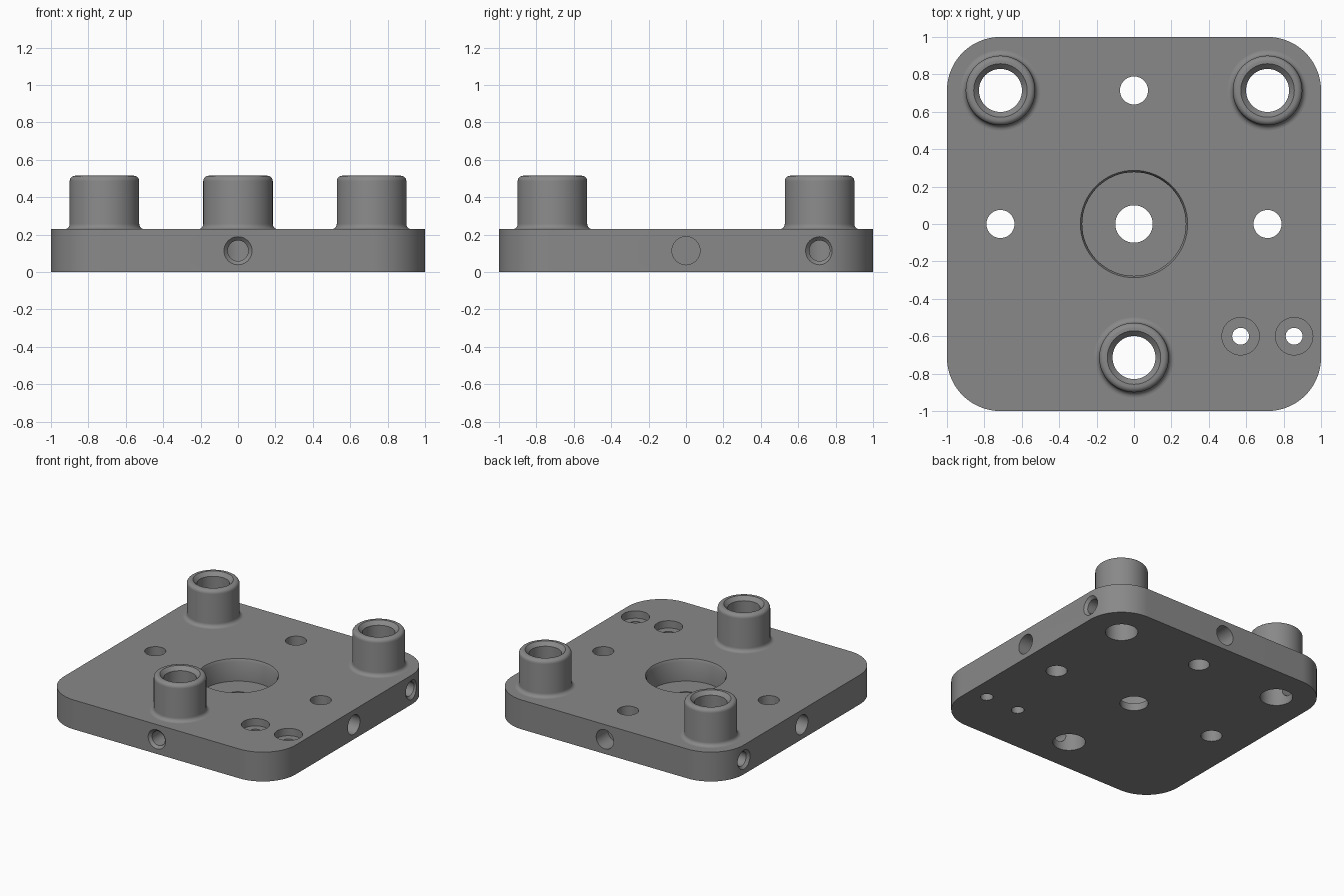
import bpy, bmesh, math
from mathutils import Matrix, Vector

if "Cube" in bpy.data.objects:
    bpy.data.objects.remove(bpy.data.objects["Cube"])

PLATE_H = 0.229
TOP = 0.515
MID = 0.114            # height of the side ports
D = 0.714              # hole pitch
BOSSES = [(-D, D), (D, D), (0, -D)]

grey = bpy.data.materials.new("machined grey")
grey.diffuse_color = (0.25, 0.25, 0.25, 1)
grey.use_nodes = True
grey.node_tree.nodes["Principled BSDF"].inputs["Base Color"].default_value = grey.diffuse_color


def to_object(name, bm):
    bmesh.ops.recalc_face_normals(bm, faces=bm.faces)
    me = bpy.data.meshes.new(name)
    bm.to_mesh(me)
    bm.free()
    ob = bpy.data.objects.new(name, me)
    bpy.context.collection.objects.link(ob)
    me.materials.append(grey)
    return ob


def lathe(name, profile, loc, direction=(0, 0, 1), segs=64, caps=True):
    """Revolve (radius, height) points about an axis through loc."""
    bm = bmesh.new()
    rings = [[bm.verts.new((r * math.cos(2 * math.pi * i / segs),
                            r * math.sin(2 * math.pi * i / segs), z))
              for i in range(segs)] for r, z in profile]
    for a, b in zip(rings, rings[1:]):
        for i in range(segs):
            j = (i + 1) % segs
            bm.faces.new((a[i], a[j], b[j], b[i]))
    if caps:
        bm.faces.new(rings[0][::-1])
        bm.faces.new(rings[-1])
    rot = Vector((0, 0, 1)).rotation_difference(Vector(direction)).to_matrix().to_4x4()
    bm.transform(Matrix.Translation(loc) @ rot)
    return to_object(name, bm)


def smooth(ob):
    bpy.ops.object.select_all(action='DESELECT')
    ob.select_set(True)
    bpy.context.view_layer.objects.active = ob
    bpy.ops.object.shade_smooth_by_angle(angle=math.radians(30))


def cut(target, cutter):
    mod = target.modifiers.new("cut", 'BOOLEAN')
    mod.operation, mod.solver, mod.object = 'DIFFERENCE', 'EXACT', cutter
    bpy.context.view_layer.objects.active = target
    bpy.ops.object.modifier_apply(modifier=mod.name)
    bpy.data.objects.remove(cutter)


# base plate with rounded corners
bm = bmesh.new()
R, n = 0.286, 20
outline = []
for k, (sx, sy) in enumerate([(1, 1), (-1, 1), (-1, -1), (1, -1)]):
    for i in range(n + 1):
        a = math.pi / 2 * (k + i / n)
        outline.append(bm.verts.new((sx * (1 - R) + R * math.cos(a),
                                     sy * (1 - R) + R * math.sin(a), 0)))
base = bm.faces.new(outline)
ext = bmesh.ops.extrude_face_region(bm, geom=[base])
bmesh.ops.translate(bm, vec=(0, 0, PLATE_H),
                    verts=[v for v in ext["geom"] if isinstance(v, bmesh.types.BMVert)])
plate = to_object("base_plate", bm)

# central pocket with chamfered rim, and its through hole
cut(plate, lathe("pocket_cutter", [(0.277, 0.057), (0.277, 0.209), (0.287, PLATE_H),
                                   (0.287, 0.4)], (0, 0, 0)))
cut(plate, lathe("centre_cutter", [(0.1, -0.1), (0.1, 0.15)], (0, 0, 0)))

# plain through holes and the bores under the bosses
for x, y in [(-D, 0), (D, 0), (0, D)]:
    cut(plate, lathe("hole_cutter", [(0.075, -0.1), (0.075, 0.4)], (x, y, 0)))
for x, y in BOSSES:
    cut(plate, lathe("bore_cutter", [(0.115, -0.1), (0.115, 0.4)], (x, y, 0)))

# counterbored screw holes
for x in (0.57, 0.856):
    cut(plate, lathe("screw_cutter", [(0.045, -0.1), (0.045, 0.172), (0.1, 0.172),
                                      (0.1, 0.4)], (x, -0.6, 0), segs=48))

# blind side ports
for x, y in [(1, 0), (-1, 0), (0, 1)]:
    cut(plate, lathe("port_cutter", [(0.075, -0.143), (0.075, 0.1)],
                     (x, y, MID), (x, y, 0), 48))

# chamfered side ports that open into the bores
for pos, out in [((1, D), (1, 0, 0)), ((-1, D), (-1, 0, 0)), ((0, -1), (0, -1, 0))]:
    cut(plate, lathe("cross_cutter", [(0.055, -0.27), (0.055, -0.02), (0.075, 0),
                                      (0.075, 0.1)], (*pos, MID), out, 48))
smooth(plate)

# hollow bosses: base fillet, rounded top edge, chamfered bore
f = 0.0286
quarter = [math.pi / 2 * i / 6 for i in range(7)]
profile = [(0.186 + f - f * math.sin(a), PLATE_H + f - f * math.cos(a)) for a in quarter]
profile += [(0.186 - f + f * math.cos(a), TOP - f + f * math.sin(a)) for a in quarter]
profile += [(0.143, TOP), (0.115, TOP - 0.0286), (0.115, PLATE_H)]
for name, (x, y) in zip(("left", "right", "front"), BOSSES):
    smooth(lathe(name + "_boss", profile, (x, y, 0), caps=False))
